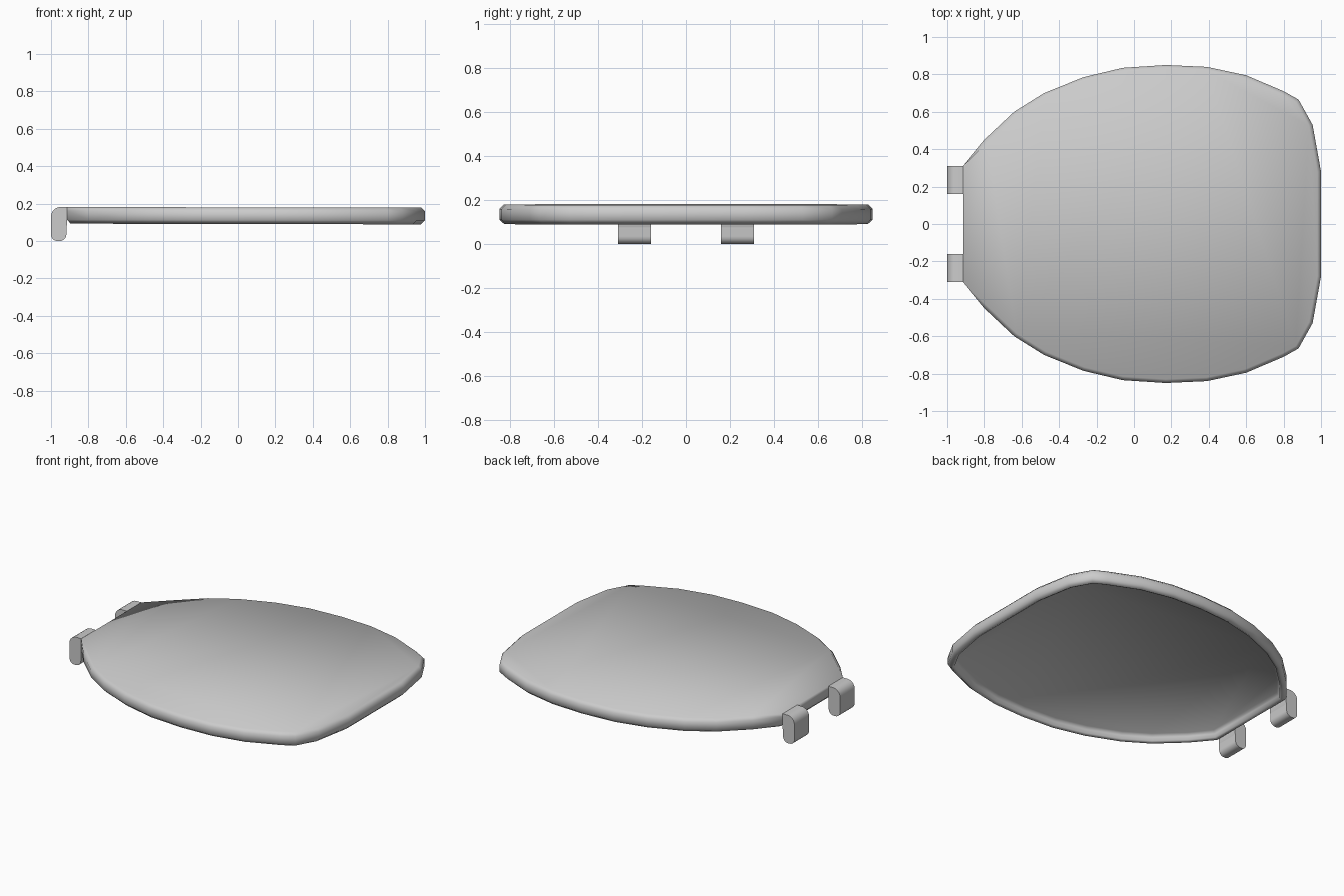
import bpy, bmesh, math
from mathutils import Vector

if "Cube" in bpy.data.objects:
    bpy.data.objects.remove(bpy.data.objects["Cube"])


def finish(name, bm, angle):
    bmesh.ops.recalc_face_normals(bm, faces=bm.faces)
    me = bpy.data.meshes.new(name)
    bm.to_mesh(me)
    bm.free()
    ob = bpy.data.objects.new(name, me)
    bpy.context.collection.objects.link(ob)
    bpy.ops.object.select_all(action='DESELECT')
    ob.select_set(True)
    bpy.context.view_layer.objects.active = ob
    bpy.ops.object.shade_smooth_by_angle(angle=math.radians(angle))
    return ob


# Lid outline: half of the contour, mirrored across y = 0
half = [(-0.915, 0.31), (-0.80, 0.45), (-0.64, 0.60), (-0.48, 0.70), (-0.27, 0.785),
        (-0.06, 0.835), (0.17, 0.85), (0.39, 0.84), (0.60, 0.795), (0.80, 0.71),
        (0.88, 0.665), (0.955, 0.53), (1.0, 0.28)]
outline = [Vector(p) for p in half] + [Vector((x, -y)) for x, y in reversed(half)]
n = len(outline)


def inset(d, end):
    pts = []
    for i, p in enumerate(outline):
        if i in (0, n - 1):          # corners of the square hinge edge
            s = 1 if i == 0 else -1
            pts.append(p + Vector((end, -0.36 * s * end)))
            continue
        t = (outline[i + 1] - outline[i - 1]).normalized()
        pts.append(p + Vector((t.y, -t.x)) * d)
    return pts


# Lid: a shallow shell, hollow underneath, with a rounded rim
# (inset, inset at hinge edge, height) from inner ceiling over the rim to the top
section = [(0.058, 0.058, 0.140), (0.042, 0.042, 0.122), (0.040, 0.040, 0.100),
           (0.022, 0.020, 0.091), (0, 0, 0.112), (0, 0, 0.160), (0.020, 0, 0.180)]
bm = bmesh.new()
rings = []
for d, e, z in section:
    rings.append([bm.verts.new((p.x, p.y, z - 0.002 * p.x)) for p in inset(d, e)])
for a, b in zip(rings, rings[1:]):
    for i in range(n):
        j = (i + 1) % n
        bm.faces.new((a[i], a[j], b[j], b[i]))
bm.faces.new(rings[0])
bm.faces.new(rings[-1])
finish("lid", bm, 75)


# Hinge hooks: L-shaped profile with rounded corners, extruded along y
def arc(cx, cz, r, a0, a1, k=5):
    return [(cx + r * math.cos(math.radians(a0 + (a1 - a0) * i / k)),
             cz + r * math.sin(math.radians(a0 + (a1 - a0) * i / k))) for i in range(k + 1)]


profile = ([(-0.915, 0.182)] + arc(-0.95, 0.132, 0.05, 90, 180)
           + arc(-0.965, 0.035, 0.035, 180, 270) + arc(-0.953, 0.035, 0.035, 270, 360)
           + arc(-0.898, 0.074, 0.02, 180, 148, 2))
for name, y0 in (("hinge_left", 0.16), ("hinge_right", -0.31)):
    bm = bmesh.new()
    f = bm.faces.new([bm.verts.new((x, y0, z)) for x, z in profile])
    ext = bmesh.ops.extrude_face_region(bm, geom=[f])
    bmesh.ops.translate(bm, vec=(0, 0.15, 0),
                        verts=[v for v in ext["geom"] if isinstance(v, bmesh.types.BMVert)])
    finish(name, bm, 40)
